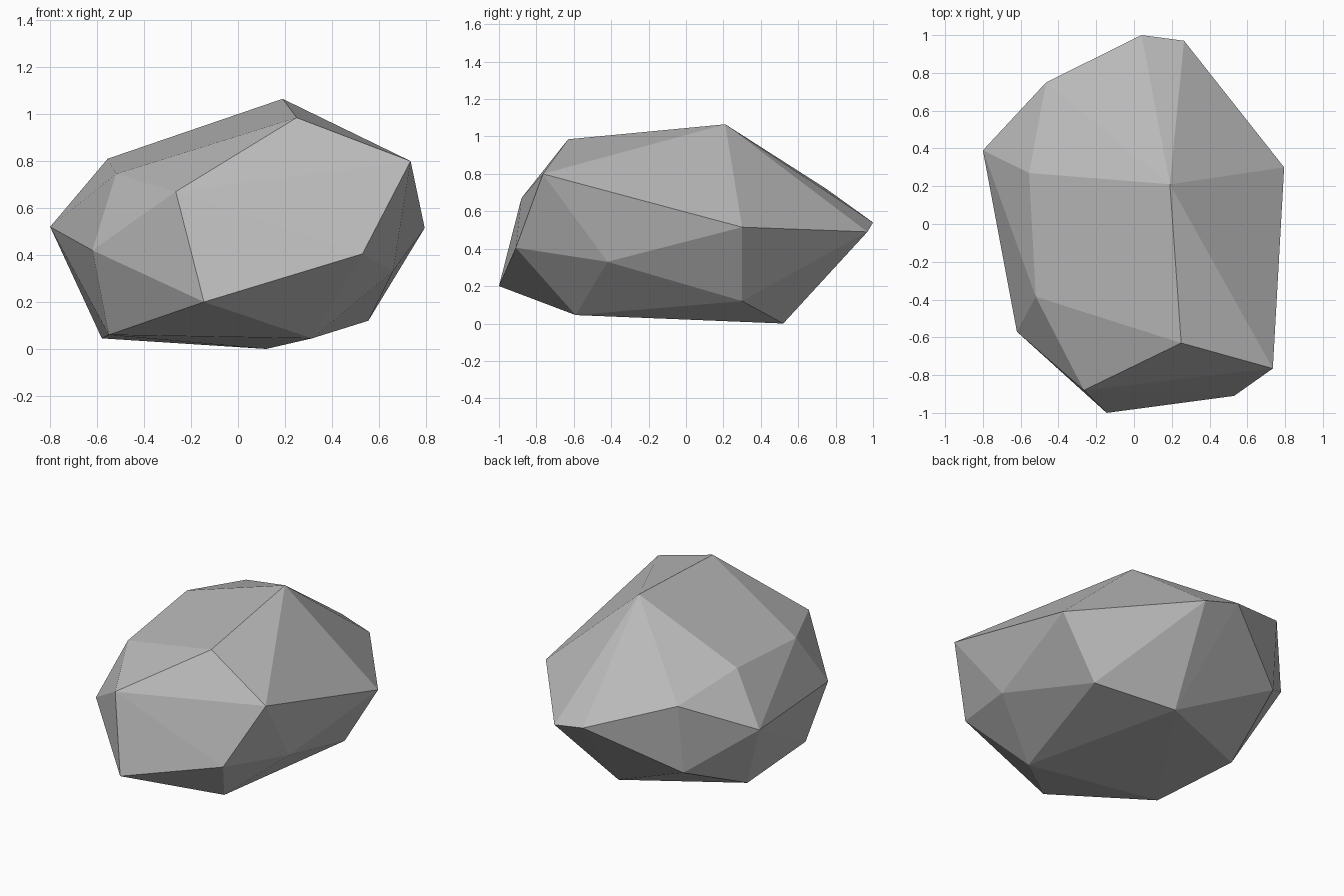
import bpy
import bmesh

# Remove the default cube
default_cube = bpy.data.objects.get("Cube")
if default_cube is not None:
    bpy.data.objects.remove(default_cube, do_unlink=True)


def make_material(name, colour):
    material = bpy.data.materials.new(name)
    material.use_nodes = True
    material.diffuse_color = colour
    shader = next(n for n in material.node_tree.nodes if n.type == "BSDF_PRINCIPLED")
    shader.inputs["Base Color"].default_value = colour
    shader.inputs["Roughness"].default_value = 0.9
    return material


def make_hull(name, corners, material):
    """Wrap a faceted convex stone around a few corner points."""
    bm = bmesh.new()
    for corner in corners:
        bm.verts.new(corner)
    result = bmesh.ops.convex_hull(bm, input=bm.verts[:])
    loose = [v for v in bm.verts if not v.link_faces]
    bmesh.ops.delete(bm, geom=loose, context="VERTS")
    bmesh.ops.recalc_face_normals(bm, faces=bm.faces[:])
    for face in bm.faces:
        face.smooth = False
    mesh = bpy.data.meshes.new(name)
    bm.to_mesh(mesh)
    bm.free()
    mesh.materials.append(material)
    stone = bpy.data.objects.new(name, mesh)
    bpy.context.collection.objects.link(stone)
    return stone


# Upper ridge and shoulders
crown = [
    (.19, .21, 1.065), (.25, -.63, .985), (.735, -.765, .8),
    (-.265, -.88, .67), (-.52, -.385, .745), (-.555, .27, .81),
    (-.465, .75, .72),
]

# Widest ring around the middle
girth = [
    (.795, .3, .515), (.265, .97, .49), (.04, 1, .54),
    (-.8, .39, .52), (-.62, -.57, .42), (-.145, -1, .2),
    (.53, -.91, .405), (.66, -.42, .33), (-.475, .705, .275),
]

# Slightly tilted underside
base = [
    (.555, .3, .12), (.12, .52, 0), (-.58, .2, .045),
    (-.55, -.44, .06), (.315, -.59, .045),
]

stone_grey = make_material("stone grey", (.5, .5, .5, 1))
make_hull("boulder", crown + girth + base, stone_grey)
